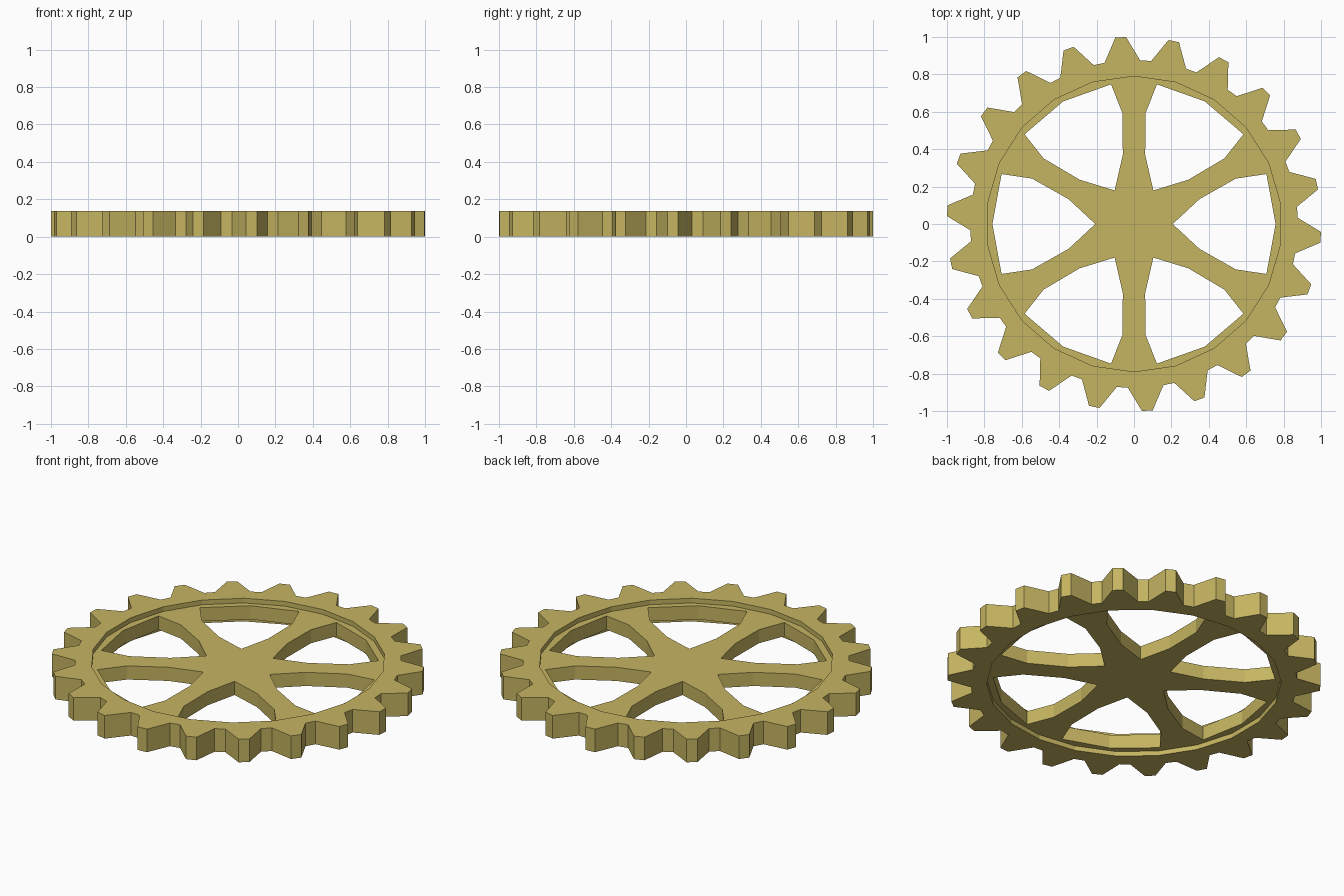
import bpy
import math

if "Cube" in bpy.data.objects:
    bpy.data.objects.remove(bpy.data.objects["Cube"])

TEETH = 22
STEP = 360 / TEETH


def polar(r, deg):
    a = math.radians(deg)
    return (r * math.cos(a), r * math.sin(a))


def rotate(p, deg):
    c, s = math.cos(math.radians(deg)), math.sin(math.radians(deg))
    return (p[0] * c - p[1] * s, p[0] * s + p[1] * c)


brass = bpy.data.materials.new("dull brass")
brass.diffuse_color = (0.56, 0.46, 0.12, 1)
brass.use_nodes = True
brass.node_tree.nodes["Principled BSDF"].inputs["Base Color"].default_value = brass.diffuse_color


def plate(name, loops, z0, z1):
    """Flat plate with holes: filled 2D outlines, extruded from z0 to z1."""
    cu = bpy.data.curves.new(name, 'CURVE')
    cu.dimensions = '2D'
    cu.fill_mode = 'BOTH'
    cu.extrude = (z1 - z0) / 2
    for pts in loops:
        sp = cu.splines.new('POLY')
        sp.points.add(len(pts) - 1)
        for p, (x, y) in zip(sp.points, pts):
            p.co = (x, y, 0, 1)
        sp.use_cyclic_u = True
        sp.use_smooth = False
    cu.materials.append(brass)
    ob = bpy.data.objects.new(name, cu)
    bpy.context.collection.objects.link(ob)
    ob.location.z = (z0 + z1) / 2
    bpy.ops.object.select_all(action='DESELECT')
    ob.select_set(True)
    bpy.context.view_layer.objects.active = ob
    bpy.ops.object.convert(target='MESH')
    ob = bpy.context.object
    ob.name = name
    for f in ob.data.polygons:
        f.use_smooth = False
    return ob


# toothed ring: four points per tooth, plain polygon inside
outline = []
for k in range(TEETH):
    c = 94.1 + k * STEP
    for r, d in ((0.876, -6.25), (1.001, -1.65), (1.001, 1.65), (0.876, 6.25)):
        outline.append(polar(r, c + d))
bore = [polar(0.79, 90 + k * STEP) for k in range(TEETH)]
plate("toothed_ring", [outline, bore], 0, 0.137)

# thinner spoked wheel set inside the ring, with six windows
half = [(0.35, 0.133), (0.545, 0.243), (0.708, 0.267)]
window = [(0.207, 0)] + half + [(0.757, 0)] + [(x, -y) for x, y in reversed(half)]
rim = [polar(0.793, 90 + k * STEP) for k in range(TEETH)]
windows = [[rotate(p, 60 * i) for p in window] for i in range(6)]
plate("spoked_wheel", [rim] + windows, 0.028, 0.109)
